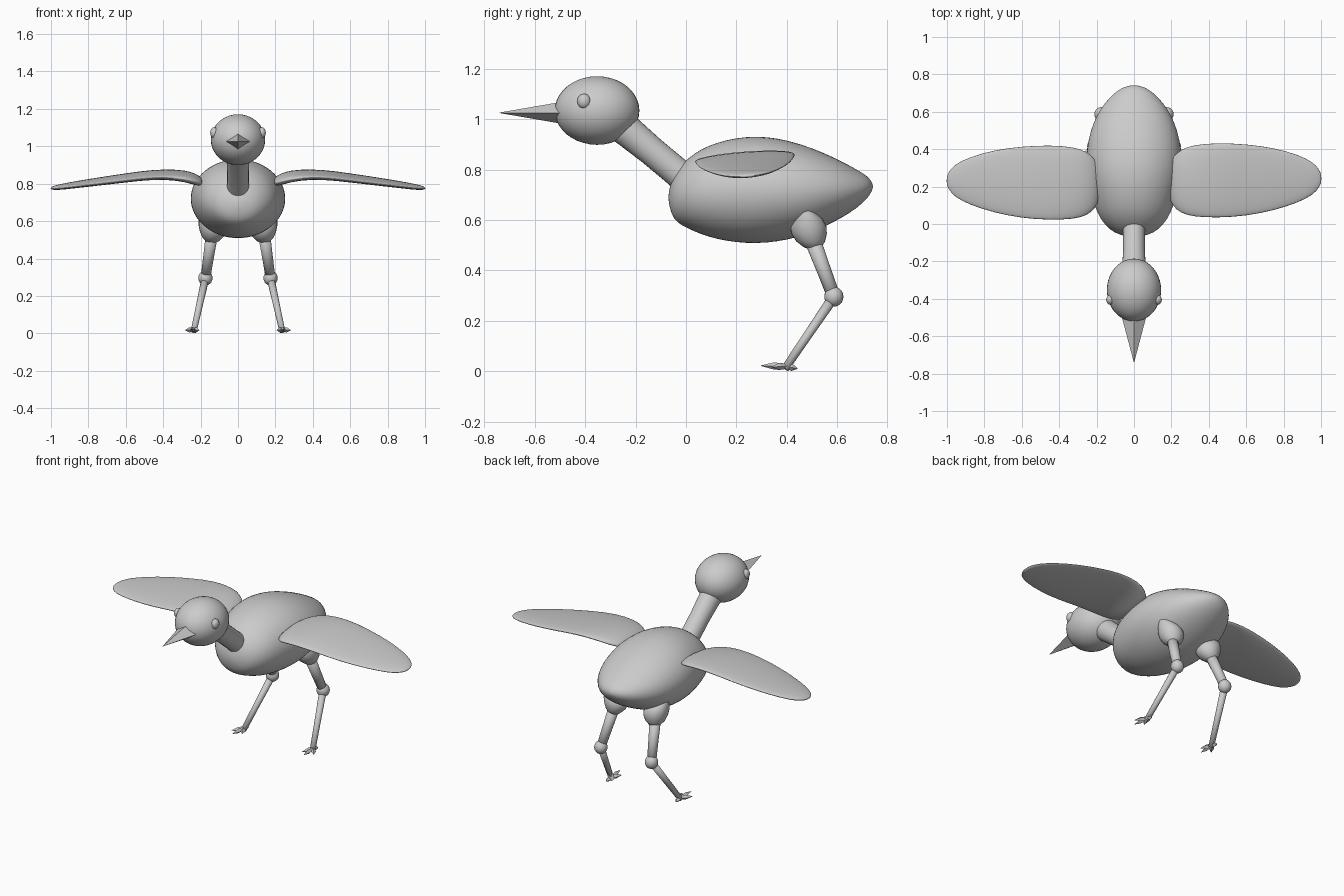
import bpy, bmesh, math
from mathutils import Vector

if "Cube" in bpy.data.objects:
    bpy.data.objects.remove(bpy.data.objects["Cube"])

grey = bpy.data.materials.new("plain grey")
grey.diffuse_color = (0.6, 0.6, 0.6, 1)
grey.use_nodes = True
grey.node_tree.nodes["Principled BSDF"].inputs["Base Color"].default_value = grey.diffuse_color


def loft(name, rings, smooth=True, subdiv=0):
    """Skin a list of equal-length point rings and cap both ends."""
    bm = bmesh.new()
    loops = [[bm.verts.new(p) for p in ring] for ring in rings]
    n = len(loops[0])
    for a, b in zip(loops, loops[1:]):
        for i in range(n):
            j = (i + 1) % n
            bm.faces.new((a[i], a[j], b[j], b[i]))
    bm.faces.new(loops[0])
    bm.faces.new(loops[-1])
    bmesh.ops.recalc_face_normals(bm, faces=bm.faces)
    mesh = bpy.data.meshes.new(name)
    bm.to_mesh(mesh)
    bm.free()
    obj = bpy.data.objects.new(name, mesh)
    bpy.context.collection.objects.link(obj)
    mesh.materials.append(grey)
    if smooth:
        for f in mesh.polygons:
            f.use_smooth = True
    if subdiv:
        obj.modifiers.new("subdivision", "SUBSURF").levels = subdiv
        obj.modifiers["subdivision"].render_levels = subdiv
    return obj


def ring(centre, u, v, n=24):
    c, u, v = Vector(centre), Vector(u), Vector(v)
    return [c + u * math.cos(t) + v * math.sin(t)
            for t in (2 * math.pi * i / n for i in range(n))]


def ellipsoid(name, centre, size, n=32):
    rings = []
    for k in range(n // 2 + 1):
        a = 0.02 + (math.pi - 0.04) * k / (n // 2)
        c = Vector(centre) + Vector((0, 0, size[2] * math.cos(a)))
        s = math.sin(a)
        rings.append(ring(c, (size[0] * s, 0, 0), (0, size[1] * s, 0), n))
    return loft(name, rings)


def rod(name, start, end, stations, n=20, smooth=True):
    """Round bar; stations are (fraction along, radius)."""
    a, b = Vector(start), Vector(end)
    d = (b - a).normalized()
    u = d.cross(Vector((0, 0, 1))).normalized()
    v = d.cross(u)
    return loft(name, [ring(a.lerp(b, t), u * r, v * r, n) for t, r in stations], smooth)


# Egg-shaped body: y, centre height, half width, half height
body = [(-.07, .69, .01, .01), (-.06, .69, .075, .065), (-.035, .695, .125, .108),
        (.012, .707, .17, .143), (.06, .713, .197, .17), (.12, .716, .218, .192),
        (.2, .719, .239, .209), (.28, .72, .253, .214), (.36, .72, .256, .207),
        (.45, .718, .246, .187), (.54, .719, .22, .152), (.62, .721, .178, .112),
        (.68, .724, .128, .076), (.72, .73, .08, .045), (.736, .733, .042, .022),
        (.742, .733, .01, .006)]
loft("body", [ring((0, y, z), (rx, 0, 0), (0, 0, rz), 32) for y, z, rx, rz in body], subdiv=1)

# Neck, head and four-sided beak
rod("neck", (0, -.30, 1.01), (0, .06, .711),
    [(0, .07), (.2, .063), (.45, .058), (.7, .058), (.85, .06), (1, .06)], 28)
ellipsoid("head", (0, -.353, 1.035), (.145, .168, .136), 40)
loft("beak", [ring((0, -.49, 1.026), (.067, 0, 0), (0, 0, .044), 4),
              ring((0, -.74, 1.026), (.001, 0, 0), (0, 0, .001), 4)], smooth=False)

# Wing: x, front y, back y, centre height, half thickness
wing = [(.185, .14, .32, .808, .012), (.205, .09, .35, .815, .026), (.25, .05, .395, .831, .031),
        (.32, .03, .42, .847, .026), (.45, .025, .43, .850, .022), (.60, .035, .423, .831, .02),
        (.75, .065, .403, .811, .018), (.88, .108, .365, .793, .016), (.96, .15, .325, .781, .014),
        (.99, .19, .285, .777, .009), (1.002, .215, .26, .775, .004)]

for side, s in (("right", -1), ("left", 1)):
    shift = .006 * s
    rings = []
    for x, y0, y1, z, t in wing:
        half = (y1 - y0) / 2
        # chord tilts up slightly towards the trailing edge
        rings.append(ring((s * x, (y0 + y1) / 2 + shift, z),
                          (0, half, half * .075), (0, 0, t), 24))
    loft(side + "_wing", rings, subdiv=1)

    ellipsoid(side + "_eye", (s * .127, -.405, 1.072), (.022, .027, .03), 16)

    # Rounded hip drawn up into the body flank
    hip = [(.19, .472, .655, .012), (.172, .475, .632, .035), (.15, .482, .605, .06),
           (.138, .486, .575, .072), (.134, .489, .545, .07), (.135, .495, .515, .057),
           (.138, .503, .492, .035), (.14, .508, .482, .012)]
    loft(side + "_hip", [ring((s * x, y, z), (r, 0, 0), (0, r, 0)) for x, y, z, r in hip])

    # Thigh, knee and shin
    knee = (s * .174, .587, .296)
    rod(side + "_thigh", (s * .138, .495, .54), knee, [(0, .033), (.5, .029), (1, .026)])
    ellipsoid(side + "_knee", knee, (.038, .038, .04), 20)
    rod(side + "_shin", knee, (s * .237, .393, .01), [(0, .021), (.5, .018), (1, .016)])

    # Faceted toes
    toes = {"middle": (.245, .297, .022), "outer": (.282, .34, .017),
            "inner": (.207, .335, .017), "back": (.24, .443, .01)}
    for toe, (x, y, z) in toes.items():
        rod(f"{side}_{toe}_toe", (s * .237, .4, .02), (s * x, y, z),
            [(0, .01), (.5, .014), (1, .001)], 4, smooth=False)
